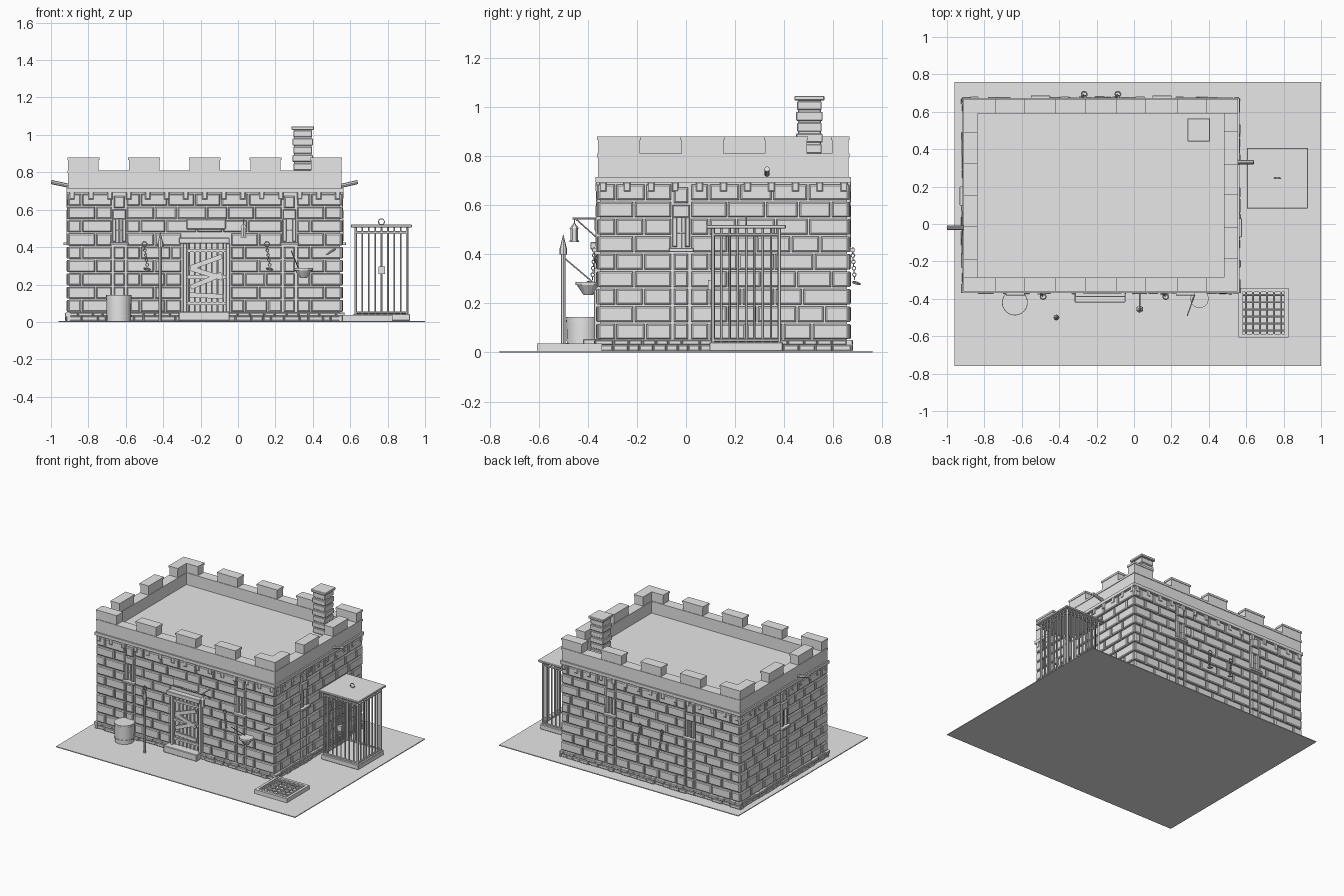
import bpy, bmesh, math, random
from mathutils import Vector, Matrix

random.seed(4)
if "Cube" in bpy.data.objects:
    bpy.data.objects.remove(bpy.data.objects["Cube"], do_unlink=True)

stone = bpy.data.materials.new("plain_grey")
stone.use_nodes = True
GREY = (0.8, 0.8, 0.8, 1)
stone.diffuse_color = GREY
stone.node_tree.nodes["Principled BSDF"].inputs["Base Color"].default_value = GREY


def finish(name, bm, smooth=False, bevel=0):
    mesh = bpy.data.meshes.new(name)
    bmesh.ops.recalc_face_normals(bm, faces=bm.faces)
    bm.to_mesh(mesh)
    bm.free()
    mesh.materials.append(stone)
    ob = bpy.data.objects.new(name, mesh)
    bpy.context.collection.objects.link(ob)
    if bevel:
        mod = ob.modifiers.new("bevel", 'BEVEL')
        mod.width, mod.segments = bevel, 1
    if smooth:
        bpy.ops.object.select_all(action='DESELECT')
        ob.select_set(True)
        bpy.context.view_layer.objects.active = ob
        bpy.ops.object.shade_smooth_by_angle()
    return ob


def box(bm, x0, x1, y0, y1, z0, z1):
    m = Matrix.Translation(((x0 + x1) / 2, (y0 + y1) / 2, (z0 + z1) / 2))
    m = m @ Matrix.Diagonal((abs(x1 - x0), abs(y1 - y0), z1 - z0, 1))
    bmesh.ops.create_cube(bm, size=1, matrix=m)


def rod(bm, p, q, r, r2=None, n=8):
    p, q = Vector(p), Vector(q)
    d = q - p
    m = Matrix.Translation((p + q) / 2) @ d.to_track_quat('Z', 'Y').to_matrix().to_4x4()
    bmesh.ops.create_cone(bm, cap_ends=True, segments=n, radius1=r,
                          radius2=r if r2 is None else r2, depth=d.length, matrix=m)


def ring(bm, c, R, r, axis, n=12):
    q = Vector(axis).to_track_quat('Z', 'Y')
    pts = [Vector(c) + q @ Vector((R * math.cos(a), R * math.sin(a), 0))
           for a in (2 * math.pi * i / n for i in range(n))]
    for i in range(n):
        rod(bm, pts[i - 1], pts[i], r, n=5)


def block(name, *dims, bevel=0):
    bm = bmesh.new()
    box(bm, *dims)
    return finish(name, bm, bevel=bevel)


# Ground, wall core and roof
X0, X1, Y0, Y1 = -0.90, 0.545, -0.35, 0.655
block("ground", -0.96, 1, -0.76, 0.76, 0, 0.006)
block("wall_core", X0, X1, Y0, Y1, 0.006, 0.72)

# Each wall: name, origin, along axis, outward axis, length, slit positions
WALLS = [
    ("front", (X0, Y0), (1, 0), (0, -1), X1 - X0, (0.265, 1.175)),
    ("back", (X0, Y1), (1, 0), (0, 1), X1 - X0, (0.40, 1.05)),
    ("left", (X1, Y0), (0, 1), (1, 0), Y1 - Y0, (0.33,)),
    ("right", (X0, Y0), (0, 1), (-1, 0), Y1 - Y0, (0.50,)),
]
T, ROWS, BASE, PITCH = 0.014, 9, 0.05, 0.071


def wall_stone(bm, wall, u0, u1, z0, z1, t=T, chamfer=0.006):
    # Block on the wall whose outer face is slightly inset
    _, o, a, n, _, _ = wall
    def at(u, z, d):
        return bm.verts.new((o[0] + a[0] * u + n[0] * d, o[1] + a[1] * u + n[1] * d, z))
    c = chamfer
    loops = []
    for d, e in ((-0.005, 0), (t - c * 0.7, 0), (t, c)):
        loops.append([at(u0 + e, z0 + e, d), at(u1 - e, z0 + e, d),
                      at(u1 - e, z1 - e, d), at(u0 + e, z1 - e, d)])
    for lo, hi in zip(loops, loops[1:]):
        for i in range(4):
            bm.faces.new((lo[i - 1], lo[i], hi[i], hi[i - 1]))
    bm.faces.new(loops[0])
    bm.faces.new(loops[-1])


def free_spans(length, z, wall):
    # Parts of a course left over beside slit columns and the doorway
    cuts = [(u - 0.038, u + 0.038) for u in wall[5]]
    if wall[0] == "front" and z < 0.44:
        cuts.append((0.60, 0.86))
    start, spans = -T * 0.8, []
    for a, b in sorted(cuts):
        spans.append((start, a))
        start = b
    return spans + [(start, length + T * 0.8)]


for wall in WALLS:
    name, length = wall[0], wall[4]
    bm = bmesh.new()
    # Staggered courses
    for row in range(ROWS):
        z = BASE + row * PITCH
        for a, b in free_spans(length, z, wall):
            u = a
            size = 0.15 if row % 2 else 0.075
            while u < b - 0.01:
                e = u + size
                if b - e < 0.05:
                    e = b
                wall_stone(bm, wall, u + 0.004, e - 0.004, z + 0.004, z + PITCH - 0.004,
                           T + random.uniform(-0.002, 0.002))
                u, size = e, random.uniform(0.11, 0.165)
    # Footing of low rubble stones in two layers
    for z0, z1 in ((0.006, 0.03), (0.03, 0.05)):
        u = -0.02
        while u < length + 0.015:
            e = min(u + random.uniform(0.04, 0.09), length + 0.02)
            wall_stone(bm, wall, u, e - 0.003, z0, z1, random.uniform(0.014, 0.026), 0.004)
            u = e
    finish(name + "_stones", bm)

    # Slit columns with jambs, bar, sill and lintel
    bm = bmesh.new()
    for u in wall[5]:
        z = BASE
        while z < 0.67:
            if abs(z - 0.425) < 0.03:
                wall_stone(bm, wall, u - 0.05, u + 0.05, 0.41, 0.425, 0.032, 0.002)
                for s in (-1, 1):
                    wall_stone(bm, wall, u + s * 0.026 - 0.01, u + s * 0.026 + 0.01, 0.43, 0.55, 0.018, 0.003)
                wall_stone(bm, wall, u - 0.003, u + 0.003, 0.425, 0.55, 0.006, 0.001)
                wall_stone(bm, wall, u - 0.018, u + 0.018, 0.485, 0.491, 0.006, 0.001)
                wall_stone(bm, wall, u - 0.035, u + 0.035, 0.55, 0.60, 0.018, 0.004)
                z = 0.605
            else:
                top = min(z + PITCH, 0.41 if z < 0.41 else 0.69)
                wall_stone(bm, wall, u - 0.028, u + 0.028, z + 0.004, top - 0.004, 0.017)
                z = top if top < 0.40 else max(top, 0.425)
    finish(name + "_slits", bm)

    # Small corbels under the ledge
    bm = bmesh.new()
    count = round(length / 0.1)
    for i in range(count + 1):
        u = 0.012 + (length - 0.024) * i / count
        wall_stone(bm, wall, u - 0.014, u + 0.014, 0.655, 0.695, 0.018, 0.004)
    finish(name + "_corbels", bm)

# Ledge, hollow parapet and coping
def frame(name, grow, z0, z1, inner=0.06, bevel=0):
    bm = bmesh.new()
    a, b, c, d = X0 - grow, X1 + grow, Y0 - grow, Y1 + grow
    box(bm, a, b, c, Y0 + inner, z0, z1)
    box(bm, a, b, Y1 - inner, d, z0, z1)
    box(bm, a, X0 + inner, Y0 + inner, Y1 - inner, z0, z1)
    box(bm, X1 - inner, b, Y0 + inner, Y1 - inner, z0, z1)
    finish(name, bm)

frame("ledge", 0.018, 0.693, 0.715)
frame("parapet", 0.008, 0.715, 0.795)
frame("coping", 0.012, 0.795, 0.81, 0.064)

# Merlons: nine bays on the long sides, six on the short, short sides offset
def merlon(bm, x0, x1, y0, y1):
    box(bm, x0, x1, y0, y1, 0.81, 0.866)
    g = 0.004
    box(bm, x0 - g, x1 + g, y0 - g, y1 + g, 0.866, 0.88)

bm = bmesh.new()
xa, xb, ya, yb, W = X0 - 0.008, X1 + 0.008, Y0 - 0.008, Y1 + 0.008, 0.068
sx, sy = (xb - xa) / 9, (yb - ya) / 6
for i in range(0, 9, 2):
    merlon(bm, xa + i * sx, xa + (i + 1) * sx, ya, ya + W)
    merlon(bm, xa + i * sx, xa + (i + 1) * sx, yb - W, yb)
for i in range(6):
    a, b = ya + i * sy, ya + (i + 1) * sy
    if i % 2:
        merlon(bm, xa, xa + W, a, min(b, yb - W) if i == 5 else b)
    else:
        merlon(bm, xb - W, xb, max(a, ya + W) if i == 0 else a, b)
finish("merlons", bm)

# Chimney of stacked courses
bm = bmesh.new()
cx, cy = 0.346, 0.503
box(bm, cx - 0.046, cx + 0.046, cy - 0.046, cy + 0.046, 0.72, 1.03)
for i in range(7):
    h = 0.054 if i % 2 else 0.05
    z = 0.72 + i * 0.044
    box(bm, cx - h, cx + h, cy - h, cy + h, z + 0.004, z + 0.040)
box(bm, cx - 0.061, cx + 0.061, cy - 0.061, cy + 0.061, 1.027, 1.045)
finish("chimney", bm, bevel=0.003)

# Doorway: frame, barred gate, nailed boards, plaque and step
bm = bmesh.new()
for x in (-0.295, -0.065):
    box(bm, x, x + 0.022, -0.375, -0.345, 0.05, 0.42)
box(bm, -0.315, -0.045, -0.39, -0.345, 0.42, 0.45)
finish("door_frame", bm, bevel=0.003)
bm = bmesh.new()
for i in range(7):
    x = -0.262 + i * 0.0305
    rod(bm, (x, -0.358, 0.05), (x, -0.358, 0.42), 0.005, n=6)
for z in (0.10, 0.24, 0.38):
    box(bm, -0.273, -0.065, -0.364, -0.352, z - 0.007, z + 0.007)
finish("door_gate", bm)
bm = bmesh.new()
for z, tilt in ((0.32, 0.35), (0.26, -0.3), (0.22, 0.4), (0.14, -0.05)):
    m = Matrix.Translation((-0.17, -0.37, z)) @ Matrix.Rotation(-tilt, 4, 'Y') @ Matrix.Diagonal((0.18, 0.01, 0.026, 1))
    bmesh.ops.create_cube(bm, size=1, matrix=m)
rod(bm, (-0.10, -0.38, 0.25), (-0.10, -0.35, 0.25), 0.014)
finish("door_boards", bm)
block("plaque", -0.275, -0.065, -0.372, -0.35, 0.495, 0.55, bevel=0.004)
block("door_step", -0.318, -0.045, -0.42, -0.35, 0.006, 0.055, bevel=0.004)

# Water spouts
bm = bmesh.new()
rod(bm, (-0.89, -0.02, 0.725), (-0.999, -0.02, 0.748), 0.011)
rod(bm, (0.54, 0.33, 0.725), (0.64, 0.33, 0.748), 0.011)
finish("water_spouts", bm, smooth=True)

# Barrel with hoops
bm = bmesh.new()
rod(bm, (-0.637, -0.42, 0.006), (-0.637, -0.42, 0.145), 0.065, 0.068, n=24)
for z in (0.03, 0.125):
    rod(bm, (-0.637, -0.42, z), (-0.637, -0.42, z + 0.008), 0.069, n=24)
finish("barrel", bm, smooth=True)

# Spear post
bm = bmesh.new()
rod(bm, (-0.415, -0.5, 0.006), (-0.415, -0.5, 0.42), 0.009)
rod(bm, (-0.415, -0.5, 0.40), (-0.415, -0.5, 0.425), 0.016)
rod(bm, (-0.415, -0.5, 0.425), (-0.415, -0.5, 0.48), 0.014, 0.001)
finish("spear_post", bm, smooth=True)

# Lantern on a braced bracket
bm = bmesh.new()
lx, ly = 0.03, -0.455
rod(bm, (lx, -0.35, 0.545), (lx, ly - 0.008, 0.545), 0.004)
rod(bm, (lx, -0.36, 0.465), (lx, -0.45, 0.545), 0.003)
rod(bm, (lx, ly, 0.545), (lx, ly, 0.52), 0.002)
rod(bm, (lx, ly, 0.505), (lx, ly, 0.525), 0.02, 0.004, n=6)
rod(bm, (lx, ly, 0.455), (lx, ly, 0.505), 0.015, n=6)
rod(bm, (lx, ly, 0.45), (lx, ly, 0.457), 0.019, n=6)
finish("lantern", bm)

# Hanging chains with shackles, two on the front and two on the back
bm = bmesh.new()
for x, y, s in ((-0.5, -0.374, -1), (0.155, -0.374, -1), (-0.28, 0.68, 1), (-0.1, 0.68, 1)):
    ring(bm, (x, y, 0.415), 0.013, 0.003, (0, 1, 0), 10)
    for i in range(8):
        ring(bm, (x + 0.002 * i, y + s * 0.001 * i, 0.395 - i * 0.013), 0.008, 0.002,
             ((1, 0, 0), (0, 1, 0))[i % 2], 6)
    ring(bm, (x + 0.014, y + s * 0.014, 0.283), 0.015, 0.004, (0.2, 0.3, 1), 10)
finish("chains", bm)

# Wall bowl with its support rods
bm = bmesh.new()
rod(bm, (0.35, -0.40, 0.235), (0.35, -0.40, 0.275), 0.018, 0.045, n=12)
rod(bm, (0.35, -0.40, 0.275), (0.35, -0.40, 0.288), 0.05, n=12)
rod(bm, (0.285, -0.49, 0.38), (0.33, -0.36, 0.27), 0.003)
rod(bm, (0.47, -0.36, 0.36), (0.52, -0.375, 0.39), 0.005)
finish("wall_bowl", bm)

# Standing cage
bm = bmesh.new()
box(bm, 0.615, 0.92, 0.095, 0.395, 0.006, 0.042)
box(bm, 0.603, 0.93, 0.083, 0.407, 0.505, 0.52)
finish("cage_base_and_roof", bm, bevel=0.003)
bm = bmesh.new()
ca, cb, cc, cd, N = 0.63, 0.905, 0.11, 0.38, 8
for i in range(N + 1):
    r = 0.008 if i in (0, N) else 0.005
    x, y = ca + (cb - ca) * i / N, cc + (cd - cc) * i / N
    for p in {(x, cc), (x, cd), (ca, y), (cb, y)}:
        rod(bm, (*p, 0.04), (*p, 0.507), r, n=6)
for z in (0.05, 0.48):
    for p, q in (((ca, cc), (cb, cc)), ((ca, cd), (cb, cd)), ((ca, cc), (ca, cd)), ((cb, cc), (cb, cd))):
        rod(bm, (*p, z), (*q, z), 0.007, n=6)
box(bm, 0.75, 0.785, 0.09, 0.11, 0.255, 0.295)
ring(bm, (0.767, 0.245, 0.535), 0.016, 0.003, (0, 1, 0))
finish("cage_bars", bm)

# Ground grate
bm = bmesh.new()
ga, gb, gc, gd = 0.56, 0.825, -0.607, -0.343
for a, b, c, d in ((ga, gb, gc, gc + 0.02), (ga, gb, gd - 0.02, gd),
                   (ga, ga + 0.02, gc + 0.02, gd - 0.02), (gb - 0.02, gb, gc + 0.02, gd - 0.02)):
    box(bm, a, b, c, d, 0.006, 0.036)
for i in range(1, 7):
    x, y = ga + (gb - ga) * i / 7, gc + (gd - gc) * i / 7
    rod(bm, (x, gc + 0.01, 0.026), (x, gd - 0.01, 0.026), 0.006, n=6)
    rod(bm, (ga + 0.01, y, 0.026), (gb - 0.01, y, 0.026), 0.006, n=6)
finish("ground_grate", bm)
